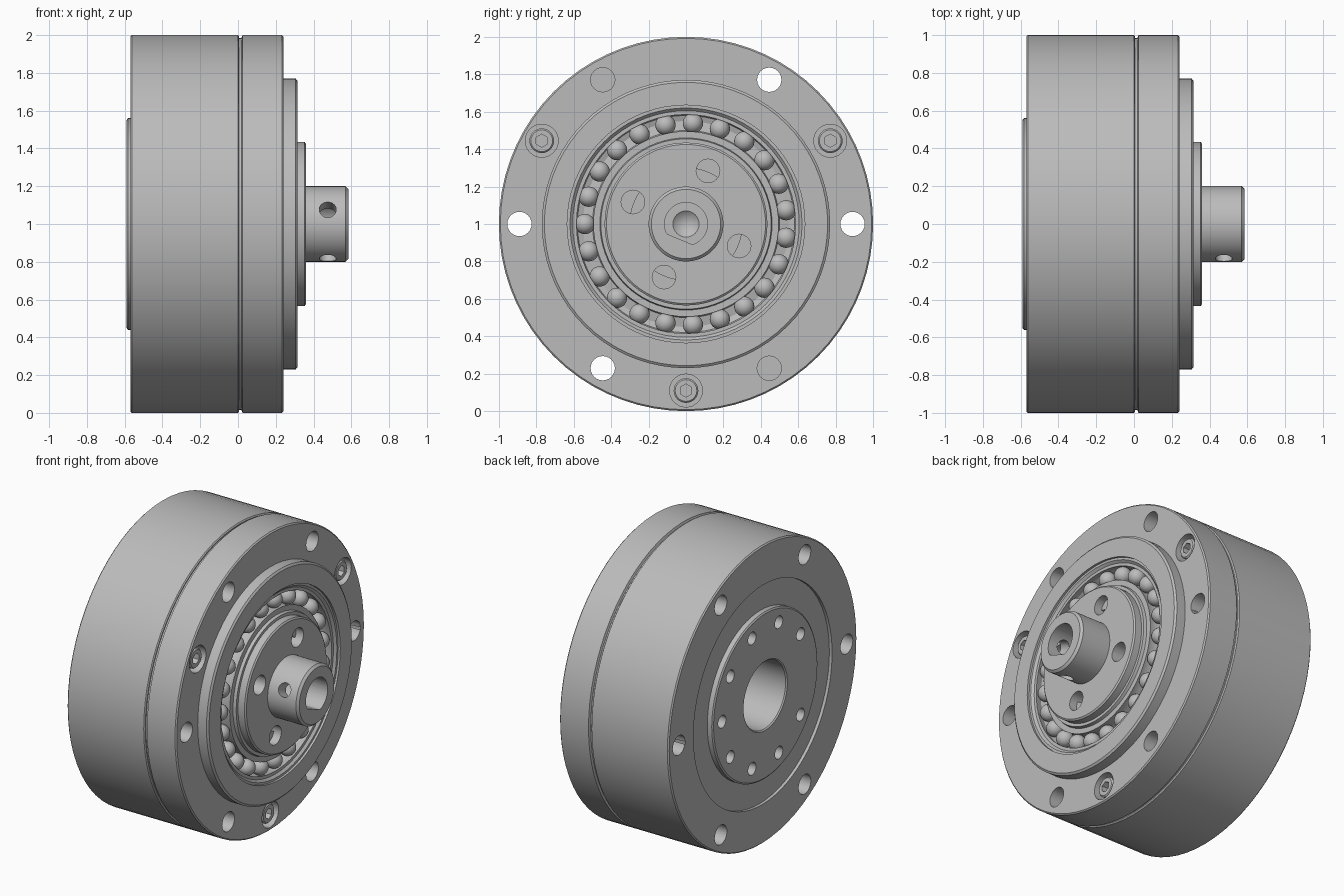
import bpy, bmesh, math
from mathutils import Vector

if "Cube" in bpy.data.objects:
    bpy.data.objects.remove(bpy.data.objects["Cube"])

metal = bpy.data.materials.new("plain grey metal")
metal.use_nodes = True
GREY = (0.5, 0.5, 0.5, 1)
metal.diffuse_color = GREY
metal.node_tree.nodes["Principled BSDF"].inputs["Base Color"].default_value = GREY


def direction(degrees):
    """Unit vector in the yz plane."""
    a = math.radians(degrees)
    return Vector((0, math.cos(a), math.sin(a)))


def lathe(name, profile, segments=72, centre=(0, 0, 0)):
    """Turn (x, radius) points about the main axis into a closed solid."""
    bm = bmesh.new()
    rings = []
    for x, r in profile:
        count = segments if r else 1
        rings.append([bm.verts.new(Vector((x, 0, 0)) + r * direction(90 + 360 * i / segments))
                      for i in range(count)])
    pairs = list(zip(rings, rings[1:]))
    if profile[0][1]:
        pairs.append((rings[-1], rings[0]))
    for a, b in pairs:
        for i in range(segments):
            j = (i + 1) % segments
            quad = [a[i % len(a)], a[j % len(a)], b[j % len(b)], b[i % len(b)]]
            bm.faces.new(list(dict.fromkeys(quad)))
    bmesh.ops.recalc_face_normals(bm, faces=bm.faces)
    mesh = bpy.data.meshes.new(name)
    bm.to_mesh(mesh)
    bm.free()
    mesh.materials.append(metal)
    obj = bpy.data.objects.new(name, mesh)
    obj.location = Vector((0, 0, 1)) + Vector(centre)
    bpy.context.collection.objects.link(obj)
    return obj


def rod(name, x0, x1, r, segments=24, centre=(0, 0, 0)):
    return lathe(name, [(x0, 0), (x0, r), (x1, r), (x1, 0)], segments, centre)


def activate(obj):
    bpy.ops.object.select_all(action='DESELECT')
    obj.select_set(True)
    bpy.context.view_layer.objects.active = obj


def cut(obj, cutters):
    activate(obj)
    for c in cutters:
        mod = obj.modifiers.new("hole", 'BOOLEAN')
        mod.operation = 'DIFFERENCE'
        mod.solver = 'EXACT'
        mod.object = c
        bpy.ops.object.modifier_apply(modifier=mod.name)
    for c in cutters:
        bpy.data.objects.remove(c)


def smooth(obj):
    activate(obj)
    bpy.ops.object.shade_smooth_by_angle(angle=math.radians(30))


BOLT_R = 0.89
SCREW_ANGLES = (30, 150, 270)


def through_holes():
    return [rod("cutter", -0.8, 0.8, 0.065, 24, BOLT_R * direction(60 * k)) for k in range(6)]


# Rear housing shell
rear = lathe("rear_housing", [(-0.57, 0.735), (-0.57, 0.992), (-0.562, 1), (0, 1),
                              (0.006, 0.992), (0.006, 0.735)])
cut(rear, through_holes())

# Front housing with stepped collar and screw counterbores
front = lathe("front_housing", [(0.006, 0.635), (0.006, 0.985), (0.018, 0.985), (0.024, 1),
                                (0.232, 1), (0.24, 0.992), (0.24, 0.77), (0.305, 0.77),
                                (0.315, 0.757), (0.315, 0.635)])
cut(front, through_holes() + [rod("cutter", 0.15, 0.4, 0.088, 32, BOLT_R * direction(a))
                              for a in SCREW_ANGLES])

# Socket head screws
screws = []
for n, a in enumerate(SCREW_ANGLES):
    at = BOLT_R * direction(a)
    screw = lathe(f"cap_screw_{n + 1}", [(0.1, 0), (0.1, 0.066), (0.22, 0.066),
                                         (0.228, 0.058), (0.228, 0)], 24, at)
    cut(screw, [rod("cutter", 0.18, 0.3, 0.035, 6, at)])
    screws.append(screw)

# Output flange on the rear, with nine tapped holes around a deep bore
flange = lathe("output_flange", [(-0.14, 0), (-0.14, 0.225), (-0.582, 0.225), (-0.59, 0.233),
                                 (-0.59, 0.55), (-0.583, 0.56), (-0.55, 0.56), (-0.55, 0.735),
                                 (0.006, 0.735), (0.006, 0)])
cut(flange, [rod("cutter", -0.4, -0.7, 0.042, 20, 0.46 * direction(36 * k))
             for k in range(10) if k != 5])

# Ball bearing: grooved outer and inner races
outer_race = lathe("outer_race", [(0, 0.55), (0.19, 0.55), (0.2, 0.58), (0.24, 0.595),
                                  (0.285, 0.585), (0.285, 0.605), (0.3, 0.62), (0.3, 0.636),
                                  (0, 0.636)])
inner_race = lathe("inner_race", [(0, 0.3), (0, 0.551), (0.19, 0.551), (0.2, 0.5),
                                  (0.24, 0.487), (0.285, 0.495), (0.285, 0.46),
                                  (0.305, 0.455), (0.305, 0.3)])

# Bearing balls share one mesh
bm = bmesh.new()
bmesh.ops.create_uvsphere(bm, u_segments=24, v_segments=14, radius=0.054)
ball_mesh = bpy.data.meshes.new("bearing_ball")
bm.to_mesh(ball_mesh)
bm.free()
ball_mesh.materials.append(metal)
ball_mesh.shade_smooth()
BALLS = 23
for k in range(BALLS):
    ball = bpy.data.objects.new(f"bearing_ball_{k + 1}", ball_mesh)
    ball.location = Vector((0.24, 0, 1)) + 0.54 * direction(180 + 360 * k / BALLS)
    bpy.context.collection.objects.link(ball)

# Input hub: disc and shaft with a flat-sided blind bore
hub = lathe("input_hub", [(0, 0), (0, 0.435), (0.352, 0.435), (0.36, 0.425), (0.36, 0.2),
                          (0.57, 0.2), (0.585, 0.185), (0.585, 0)])
bore = lathe("cutter", [(0.22, 0), (0.28, 0.07), (0.28, 0.115), (0.7, 0.115), (0.7, 0)], 48)
flat = direction(247.5)
for v in bore.data.vertices:
    excess = v.co.dot(flat) - 0.088
    if excess > 0:
        v.co -= flat * excess
disc_holes = [rod("cutter", 0.2, 0.5, 0.063, 24, 0.307 * direction(67.5 + 90 * k))
              for k in range(4)]
# Radial set screw holes in the shaft
set_holes = []
for a in (157.5, 247.5):
    c = rod("cutter", 0.05, 0.3, 0.045)
    c.rotation_mode = 'QUATERNION'
    c.rotation_quaternion = Vector((1, 0, 0)).rotation_difference(direction(a))
    c.location.x = 0.475
    set_holes.append(c)
bpy.context.view_layer.update()
cut(hub, [bore] + disc_holes + set_holes)

for obj in [rear, front, flange, outer_race, inner_race, hub] + screws:
    smooth(obj)
